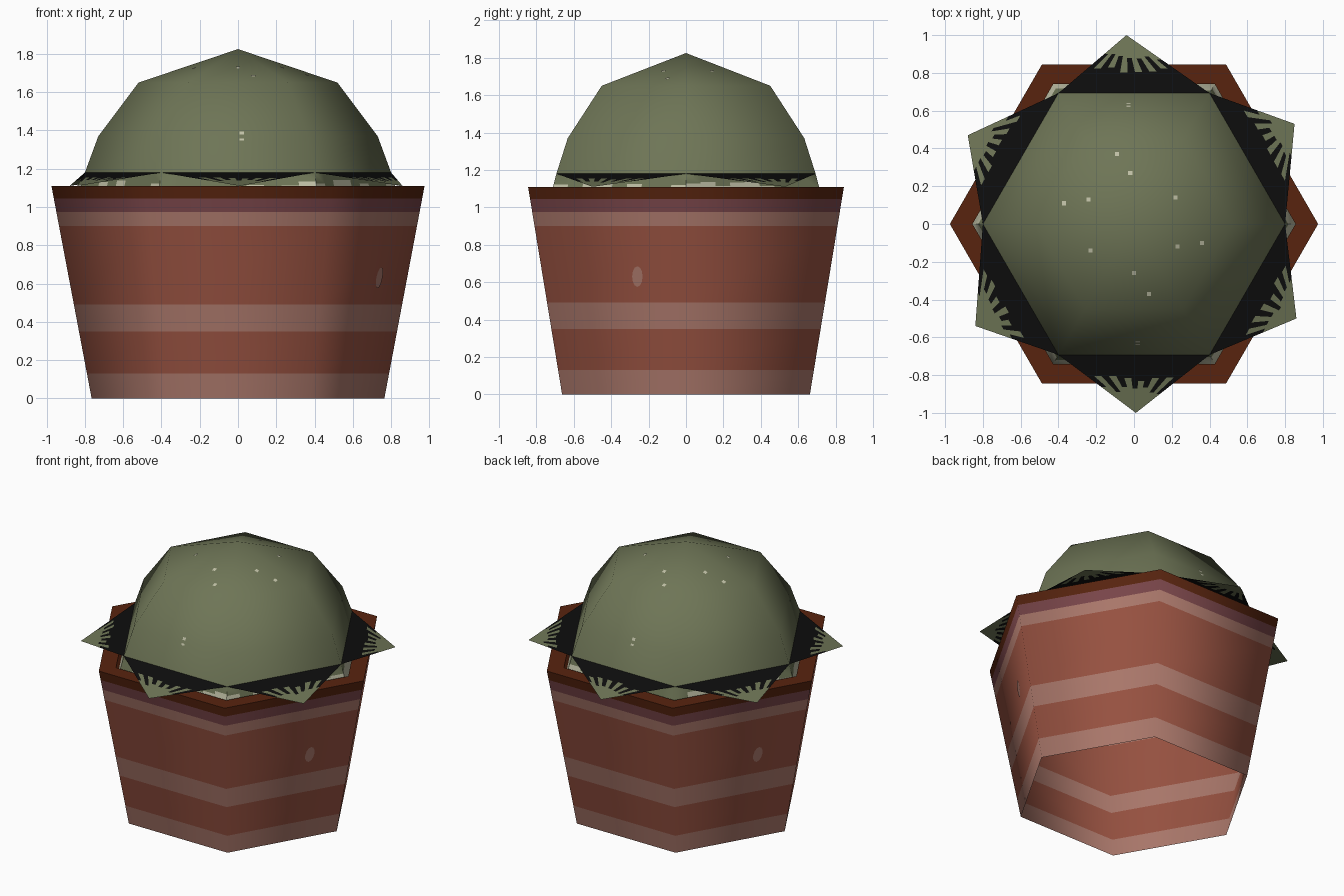
import bpy, bmesh, math, random
from mathutils import Vector
from mathutils.bvhtree import BVHTree

random.seed(4)
cube = bpy.data.objects.get("Cube")
if cube:
    bpy.data.objects.remove(cube, do_unlink=True)


def material(name, r, g, b):
    """Flat material from display colour values."""
    lin = [((c / 255 + 0.055) / 1.055) ** 2.4 for c in (r, g, b)] + [1]
    m = bpy.data.materials.new(name)
    m.use_nodes = True
    m.diffuse_color = lin
    bsdf = m.node_tree.nodes["Principled BSDF"]
    bsdf.inputs["Base Color"].default_value = lin
    bsdf.inputs["Roughness"].default_value = 0.9
    return m


terracotta = material("terracotta", 152, 82, 65)
pale_clay = material("pale clay", 171, 120, 107)
mauve = material("mauve clay", 122, 70, 74)
brown = material("dark brown", 88, 36, 15)
green = material("cactus green", 110, 117, 86)
cream = material("cream", 192, 192, 166)
black = material("black", 13, 13, 13)


def finish(name, bm, mats, angle=65):
    bmesh.ops.remove_doubles(bm, verts=bm.verts, dist=0.0005)
    mesh = bpy.data.meshes.new(name)
    bm.to_mesh(mesh)
    bm.free()
    for m in mats:
        mesh.materials.append(m)
    obj = bpy.data.objects.new(name, mesh)
    bpy.context.collection.objects.link(obj)
    bpy.ops.object.select_all(action="DESELECT")
    obj.select_set(True)
    bpy.context.view_layer.objects.active = obj
    bpy.ops.object.shade_smooth_by_angle(angle=math.radians(angle))
    return obj


def corner(i, r, z):
    a = math.radians(60 * i)
    return Vector((r * math.cos(a), r * math.sin(a), z))


def hex_shell(rings, slots):
    """Six-sided shell through (radius, height) rings, one slot per band."""
    bm = bmesh.new()
    for (lo, hi, slot) in zip(rings, rings[1:], slots):
        for i in range(6):
            pts = [corner(i, *lo), corner(i + 1, *lo), corner(i + 1, *hi), corner(i, *hi)]
            if hi[0] == 0:
                pts.pop()
            bm.faces.new([bm.verts.new(p) for p in pts]).material_index = slot
    return bm


def ragged_strip(bm, a0, a1, b0, b1, splits):
    """Panel from edge a to edge b whose two colours meet in a stepped line."""
    n = len(splits)
    for k, s in enumerate(splits):
        u, v = k / n, (k + 1) / n
        al, ar = a0.lerp(a1, u), a0.lerp(a1, v)
        bl, br = b0.lerp(b1, u), b0.lerp(b1, v)
        ml, mr = al.lerp(bl, s), ar.lerp(br, s)
        for slot, pts in enumerate(((al, ml, mr, ar), (ml, bl, br, mr))):
            bm.faces.new([bm.verts.new(p) for p in pts]).material_index = slot


# Pot: open at the bottom, banded walls, flat rim and inner lip
height = 1.11
levels = (0, 0.13, 0.35, 0.49, 0.9, 0.975, 1.045, height)
pot_rings = [(0.765 + 0.21 * z / height, z) for z in levels]
pot_rings += [(0.855, height), (0.855, 1.0)]
pot = finish("pot", hex_shell(pot_rings, (1, 0, 1, 0, 1, 2, 3, 3, 3)),
             (terracotta, pale_clay, mauve, brown))

# Cactus dome
dome_rings = [(0.8, 1.18), (0.73, 1.37), (0.52, 1.65), (0, 1.825)]
dome = finish("cactus_dome", hex_shell(dome_rings, (0, 0, 0)), (green,))

# Base of the cactus, green fading into cream patches
bm = bmesh.new()
for i in range(6):
    ragged_strip(bm, corner(i, 0.8, 1.18), corner(i + 1, 0.8, 1.18),
                 corner(i, 0.855, 1.0), corner(i + 1, 0.855, 1.0),
                 [random.uniform(0.2, 0.6) for k in range(9)])
finish("cactus_base", bm, (green, cream))

# Six pointed leaves, black at the root with ragged green tips
tips = [(0.85, 0.53), (-0.04, 1.0), (-0.88, 0.47),
        (-0.84, -0.54), (0.01, -1.0), (0.86, -0.5)]
for i, (x, y) in enumerate(tips):
    bm = bmesh.new()
    tip = Vector((x, y, 1.11))
    splits = [random.uniform(0.35, 0.45) if k % 2 else random.uniform(0.55, 0.68)
              for k in range(13)]
    ragged_strip(bm, corner(i, 0.8, 1.18), corner(i + 1, 0.8, 1.18), tip, tip, splits)
    bmesh.ops.reverse_faces(bm, faces=bm.faces)
    finish(f"leaf_{i + 1}", bm, (black, green))


def decal(bm, tree, outline, direction):
    """Thin patch of an outline projected onto a surface."""
    verts = []
    for p in outline:
        hit, normal, _, _ = tree.ray_cast(p, direction)
        verts.append(bm.verts.new(hit - direction * 0.005))
    face = bm.faces.new(verts)
    face.normal_update()
    if face.normal.dot(direction) > 0:
        face.normal_flip()


def surface(obj):
    bm = bmesh.new()
    bm.from_mesh(obj.data)
    tree = BVHTree.FromBMesh(bm)
    bm.free()
    return tree


# Cream specks on the dome
tree = surface(dome)
bm = bmesh.new()
specks = [(-0.03, 0.63), (-0.09, 0.37), (-0.02, 0.27), (0.22, 0.14), (-0.24, 0.13),
          (-0.37, 0.11), (0.23, -0.12), (0.36, -0.1), (-0.23, -0.14), (0, -0.26),
          (0.08, -0.37), (0.02, -0.63)]
for x, y in specks:
    square = [Vector((x + dx * 0.011, y + dy * 0.011, 3))
              for dx, dy in ((-1, -1), (1, -1), (1, 1), (-1, 1))]
    decal(bm, tree, square, Vector((0, 0, -1)))
finish("dome_specks", bm, (cream,))

# Pale oval mark on two opposite pot walls
tree = surface(pot)
bm = bmesh.new()
for side in (1, -1):
    oval = []
    for k in range(12):
        a = math.tau * k / 12
        oval.append(Vector((side * 3, side * (-0.26 + 0.028 * math.cos(a)),
                            0.63 + 0.055 * math.sin(a))))
    decal(bm, tree, oval, Vector((-side, 0, 0)))
finish("pot_marks", bm, (pale_clay,))
